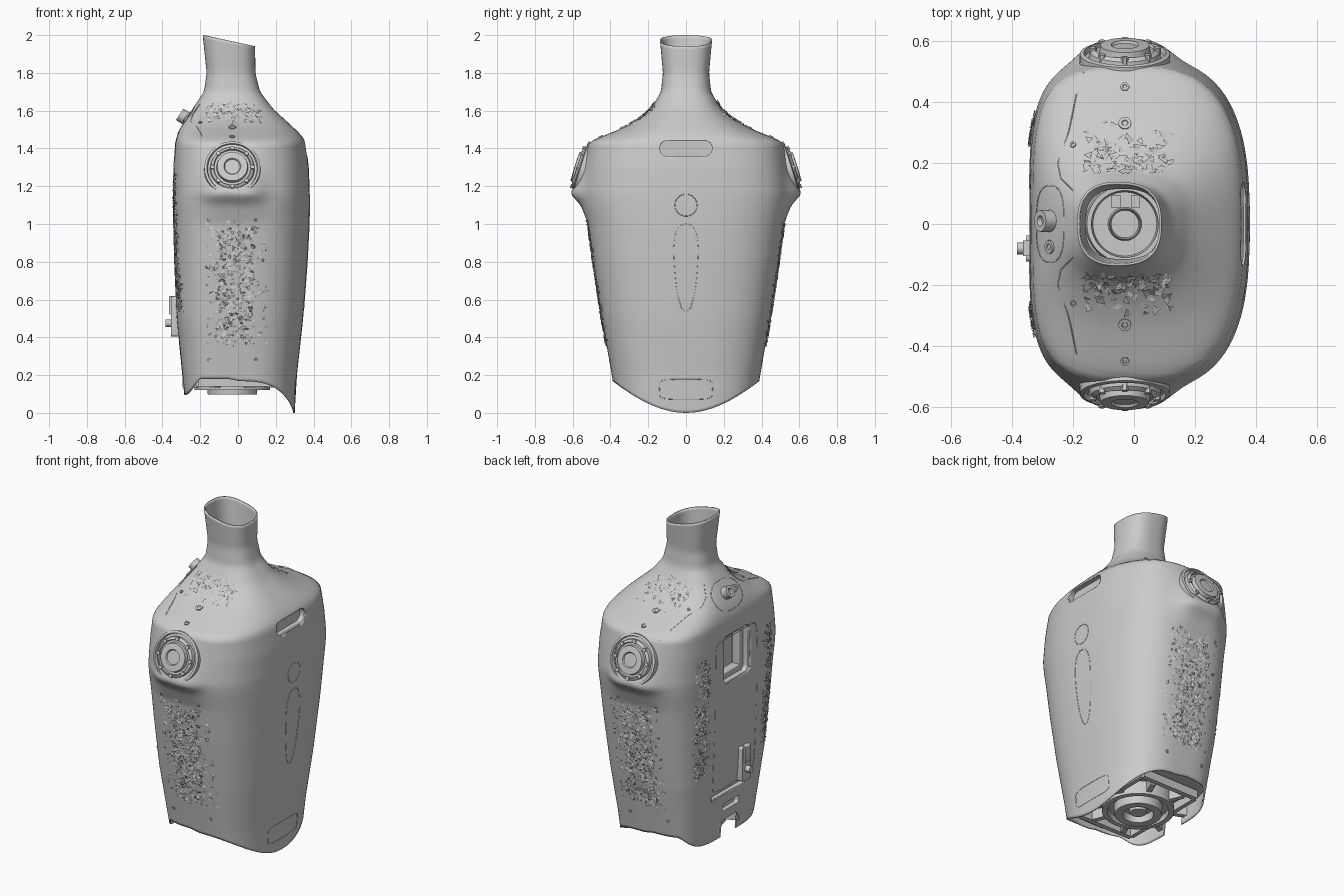
import bpy, bmesh, math, random
from math import pi, sin, cos, copysign
from mathutils import Vector, Matrix
from mathutils.bvhtree import BVHTree

random.seed(4)
if "Cube" in bpy.data.objects:
    bpy.data.objects.remove(bpy.data.objects["Cube"])

grey = bpy.data.materials.new("plain grey")
grey.use_nodes = True
grey.diffuse_color = (.6, .6, .6, 1)
grey.node_tree.nodes["Principled BSDF"].inputs["Base Color"].default_value = (.6, .6, .6, 1)


def finish(name, bm, angle=35):
    """Turn a bmesh into a shaded object."""
    mesh = bpy.data.meshes.new(name)
    bm.to_mesh(mesh)
    bm.free()
    mesh.materials.append(grey)
    mesh.shade_smooth()
    mesh.set_sharp_from_angle(angle=math.radians(angle))
    obj = bpy.data.objects.new(name, mesh)
    bpy.context.collection.objects.link(obj)
    return obj


def box(name, center, size, round_off=0, axis=0, open_side=0):
    """Box with optional rounded edges along one axis; open_side drops its +x or -x face."""
    bm = bmesh.new()
    bmesh.ops.create_cube(bm, size=1, matrix=Matrix.Translation(center) @ Matrix.Diagonal((*size, 1)))
    if open_side:
        mouth = max(bm.faces, key=lambda f: f.calc_center_median().x * open_side)
        bmesh.ops.delete(bm, geom=[mouth], context='FACES')
    if round_off:
        def along(e):
            d = e.verts[0].co - e.verts[1].co
            return abs(d[axis]) > .99 * d.length
        bmesh.ops.bevel(bm, geom=[e for e in bm.edges if along(e)], offset=round_off,
                        segments=6, affect='EDGES', profile=.5)
    return finish(name, bm)


def lathe(name, profile, center, normal=(0, 0, 1), sides=48):
    """Spin (radius, height) pairs around an axis."""
    place = Matrix.Translation(center) @ Vector(normal).to_track_quat('Z', 'Y').to_matrix().to_4x4()
    bm = bmesh.new()
    verts = [bm.verts.new((r, 0, h)) for r, h in profile]
    edges = [bm.edges.new(pair) for pair in zip(verts, verts[1:])]
    bmesh.ops.spin(bm, geom=verts + edges, cent=(0, 0, 0), axis=(0, 0, 1), angle=2 * pi, steps=sides)
    bmesh.ops.remove_doubles(bm, verts=bm.verts, dist=.0001)
    bmesh.ops.recalc_face_normals(bm, faces=bm.faces)
    bm.transform(place)
    return finish(name, bm)


# Torso outline: height, back x, chest x, half width, shoulder flare
OUTLINE = [
    (0, -.275, .3, .36, 0), (.2, -.295, .312, .393, 0), (.5, -.325, .345, .445, 0),
    (.8, -.338, .368, .49, 0), (1, -.343, .378, .518, 0), (1.1, -.345, .38, .538, .02),
    (1.16, -.345, .38, .545, .068), (1.3, -.342, .375, .53, .018), (1.435, -.332, .358, .512, 0),
    (1.47, -.322, .335, .43, 0), (1.51, -.305, .295, .33, 0), (1.56, -.275, .24, .243, 0),
    (1.61, -.24, .185, .184, 0), (1.7, -.18, .117, .133, 0), (1.8, -.166, .092, .122, 0),
    (2.03, -.19, .09, .143, 0)]


def sample(z):
    z = min(max(z, 0), 2.03)
    for a, b in zip(OUTLINE, OUTLINE[1:]):
        if z <= b[0]:
            t = (z - a[0]) / (b[0] - a[0])
            return [p + (q - p) * t for p, q in zip(a, b)][1:]


def shell_point(angle, z):
    back, chest, half, flare = [(p + q) / 2 for p, q in zip(sample(z - .01), sample(z + .01))]
    c, s = cos(angle), sin(angle)
    # Boxy back and rounder chest, both easing into a rounded neck
    neck = min(max((z - 1.45) / .25, 0), 1)
    body = 2.75 if c > 0 else 3.9
    power = 2 / (body + (2.6 - body) * neck)
    x = (back + chest) / 2 + (chest - back) / 2 * copysign(abs(c) ** power, c)
    y = half * abs(s) ** power + flare * math.exp(-((x + .03) / .16) ** 4)
    if abs(s) < .0001:
        y = 0
    return Vector((x, copysign(y, s), z))


def bottom_edge(x, y):
    if x > 0:
        return .18 * min(1, (y / .39) ** 2)
    t = min(max((x + .285) / .1, 0), 1)
    return .095 + .085 * t * t * (3 - 2 * t)


# Torso shell
COLS, ROWS = 144, 110
bm = bmesh.new()
grid = []
for j in range(COLS):
    ang = 2 * pi * j / COLS
    low = shell_point(ang, .1)
    low = bottom_edge(low.x, low.y)
    high = 2 - .21 * (shell_point(ang, 1.97).x + .19)
    grid.append([bm.verts.new(shell_point(ang, low + (high - low) * i / ROWS)) for i in range(ROWS + 1)])
for j in range(COLS):
    here, after = grid[j], grid[(j + 1) % COLS]
    for i in range(ROWS):
        bm.faces.new((here[i], after[i], after[i + 1], here[i + 1]))
bm.normal_update()
surface = BVHTree.FromBMesh(bm)
torso = finish("torso_shell", bm, 40)
solid = torso.modifiers.new("thickness", 'SOLIDIFY')
solid.thickness, solid.offset = .008, -1

# Recesses: name, centre, size, corner rounding, side they open to
RECESSES = [
    ("chest_slot", (.335, 0, 1.4), (.03, .28, .085), .038, 1),
    ("handle_pocket", (-.29, 0, 1.2), (.08, .25, .29), .03, -1),
    ("latch_groove", (-.295, .04, .38), (.035, .32, .03), .004, -1),
    ("tail_slot", (-.285, 0, .28), (.03, .16, .05), .012, -1)]
cutters = [box("tail_notch_cutter", (-.3, 0, .12), (.2, .15, .16), .02)]
for name, center, size, rounding, side in RECESSES:
    box(name, center, size, rounding, 0, side)
    reach = Vector((.05 * side, 0, 0))
    cutters.append(box(name + "_cutter", Vector(center) + reach,
                       (size[0] + .1, size[1] - .004, size[2] - .004), rounding))
for cutter in cutters:
    cutter.hide_render = True
    cut = torso.modifiers.new("cut", 'BOOLEAN')
    cut.operation, cut.object, cut.solver = 'DIFFERENCE', cutter, 'EXACT'
bpy.context.view_layer.update()
cut_mesh = bpy.data.meshes.new_from_object(torso.evaluated_get(bpy.context.evaluated_depsgraph_get()))
torso.modifiers.clear()
torso.data = cut_mesh
for cutter in cutters:
    bpy.data.objects.remove(cutter)

# Stepped sides inside the handle pocket
for s in (-1, 1):
    box("handle_step_side", (-.275, .105 * s, 1.2), (.05, .04, .29), .006, 2)
    box("handle_step_end", (-.275, 0, 1.2 + .125 * s), (.05, .2, .04), .006, 1)

# Projection directions onto the shell: ray start and direction
SIDES = {
    "chest": lambda u, v: ((2, u, v), (-1, 0, 0)),
    "back": lambda u, v: ((-2, u, v), (1, 0, 0)),
    "right": lambda u, v: ((u, -2, v), (0, 1, 0)),
    "left": lambda u, v: ((u, 2, v), (0, -1, 0)),
    "top": lambda u, v: ((u, v, 3), (0, 0, -1))}


def project(side, u, v):
    start, ray = SIDES[side](u, v)
    return surface.ray_cast(Vector(start), Vector(ray))[:2]


def trace(name, side, points, closed=True):
    """Fine seam bead following the shell."""
    curve = bpy.data.curves.new(name, 'CURVE')
    curve.dimensions, curve.bevel_depth, curve.bevel_resolution = '3D', .002, 0
    hits = [h for h in (project(side, *p)[0] for p in points) if h]
    line = curve.splines.new('POLY')
    line.points.add(len(hits) - 1)
    for point, hit in zip(line.points, hits):
        point.co = (*hit, 1)
    line.use_cyclic_u = closed
    curve.materials.append(grey)
    bpy.context.collection.objects.link(bpy.data.objects.new(name, curve))


def loop(u, v, ru, rv, power=1.0, count=48):
    turns = [2 * pi * k / count for k in range(count)]
    return [(u + ru * copysign(abs(cos(t)) ** power, cos(t)),
             v + rv * copysign(abs(sin(t)) ** power, sin(t))) for t in turns]


def stud(name, side, u, v, radius, height, sides=12):
    hit, normal = project(side, u, v)
    lathe(name, [(radius, -.01), (radius, height), (radius * .5, height),
                 (radius * .4, height * .6), (0, height * .6)], hit, normal, sides)


def flakes(name, side, spots, size):
    """Small tilted chips forming a rough vent texture."""
    bm = bmesh.new()
    for u, v in spots:
        hit, normal = project(side, u, v)
        if not hit:
            continue
        a = normal.orthogonal().normalized()
        b = normal.cross(a)
        turn = random.uniform(0, 2 * pi)
        bm.faces.new([bm.verts.new(hit + size * random.uniform(.6, 1.2) * (a * cos(t) + b * sin(t))
                                   + normal * random.uniform(-.006, .01))
                      for t in (turn, turn + 2, turn + 4)])
    finish(name, bm, 5)


def mesh_spots(u, v, ru, rv, pitch):
    """Staggered core with a loose scattered border."""
    spots, rows = [], int(2 * rv / pitch)
    for i in range(rows):
        for k in range(int(2 * ru / pitch)):
            spots.append((u - ru + (k + .5 * (i % 2)) * pitch, v - rv + i * pitch))
    return spots + [(u + random.uniform(-1.6, 1.6) * ru, v + random.uniform(-1.08, 1.08) * rv)
                    for _ in range(rows * 6)]


# Chest seams
trace("chest_ring_seam", "chest", loop(0, 1.1, .058, .058))
trace("chest_drop_seam", "chest", [(u * (.55 + .9 * (v - .54)), v) for u, v in loop(0, .77, .08, .23, .8)])
trace("chest_lower_panel_seam", "chest", loop(0, .125, .14, .052, .35))

# Back panel seam, back badge and latch
trace("back_panel_seam", "back", loop(0, .87, .2, .46, .15, 80))
trace("back_badge_seam", "top", loop(-.275, 0, .045, .125, .7))
stud("back_knob", "top", -.275, .01, .036, .04)
stud("back_button", "top", -.275, -.075, .022, .008)
box("latch_base", (-.335, -.08, .51), (.04, .085, .21), .012)
box("latch_lever", (-.35, -.08, .57), (.03, .05, .1), .008, 1)
lathe("latch_pin", [(0, 0), (.02, 0), (.02, .05), (0, .05)], (-.335, -.08, .475), (-1, 0, 0), 12)

# Parts repeated on both sides
for side, s in (("left", 1), ("right", -1)):
    normal = Vector((0, .95 * s, .3)).normalized()
    hub = Vector((-.03, .555 * s, 1.295))
    lathe(side + "_shoulder_joint", [
        (.15, -.05), (.148, .004), (.135, .008), (.13, -.008), (.118, -.008), (.114, .012),
        (.1, .022), (.096, .012), (.084, .012), (.08, .034), (.045, .036), (.04, .028), (0, .028)], hub, normal)
    across = normal.cross(Vector((1, 0, 0)))
    for k in range(8):
        spot = hub + .106 * (Vector((1, 0, 0)) * cos(k * pi / 4) + across * sin(k * pi / 4))
        lathe(side + "_shoulder_bolt", [(.012, 0), (.012, .026), (0, .026)], spot, normal, 6)
    flakes(side + "_side_vent", side, mesh_spots(-.01, .69, .1, .31, .016), .013)
    flakes(side + "_back_vent", "back", mesh_spots(.31 * s, .9, .035, .34, .016), .012)
    shoulder = [(random.uniform(-.16, .12), s * (.165 + abs(random.gauss(0, .06)))) for _ in range(170)]
    flakes(side + "_shoulder_vent", "top", shoulder, .018)
    for u in (-.155, .095):
        for v in (.28, 1.02):
            stud(side + "_side_screw", side, u, v, .01, .004)
    stud(side + "_shoulder_ring", "top", -.03, .33 * s, .021, .006, 20)
    stud(side + "_shoulder_screw", "top", -.03, .45 * s, .015, .006, 6)
    stud(side + "_rear_screw", "top", -.2, .26 * s, .01, .005)
    path = [(-.165, .5), (-.19, .42), (-.215, .3), (-.25, .2), (-.24, .15), (-.2, .11)]
    trace(side + "_shoulder_seam", "top", [(u, v * s) for u, v in path], False)

# Underside: floor, central bearing, ribs and frame
bm = bmesh.new()
floor = bm.faces.new([bm.verts.new(shell_point(2 * pi * k / 64, .21) * .965) for k in range(64)])
bmesh.ops.solidify(bm, geom=[floor], thickness=.02)
finish("base_floor", bm)
lathe("base_bearing", [(.2, .2), (.2, .12), (.17, .12), (.165, .15), (.135, .15), (.13, .098), (.085, .098),
                       (.08, .14), (.05, .14), (.045, .11), (0, .11)], (-.03, 0, 0))
for k in range(8):
    rib = box("base_rib", (.23, 0, .165), (.1, .03, .06))
    rib.matrix_world = Matrix.Translation((-.03, 0, 0)) @ Matrix.Rotation(k * pi / 4 + pi / 8, 4, 'Z')
for s in (-1, 1):
    box("base_crossbar", (-.02, .28 * s, .165), (.38, .03, .05))
    box("base_long_rail", (-.02 + .19 * s, 0, .165), (.025, .54, .05))

# Mount seen down the neck opening
lathe("neck_mount", [(.23, 1.42), (.13, 1.42), (.125, 1.45), (.11, 1.45), (.105, 1.42),
                     (.055, 1.42), (.05, 1.44), (.045, 1.42), (0, 1.42)], (-.03, 0, 0))
for x in (-.06, .005):
    box("neck_mount_pad", (x, .075, 1.44), (.03, .04, .04))
